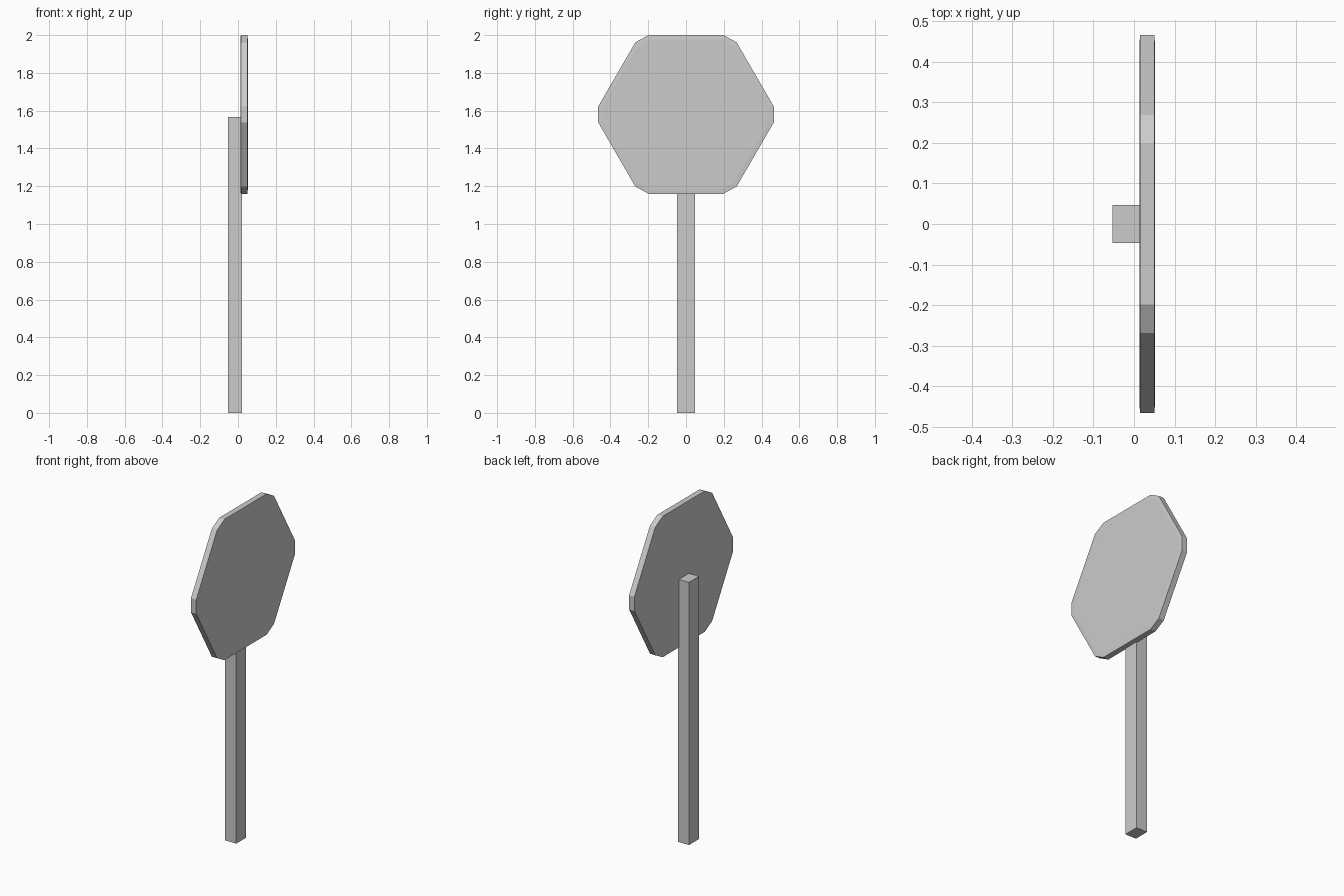
import bpy, bmesh

if "Cube" in bpy.data.objects:
    bpy.data.objects.remove(bpy.data.objects["Cube"])


def make_object(name, bm):
    bmesh.ops.recalc_face_normals(bm, faces=bm.faces[:])
    mesh = bpy.data.meshes.new(name)
    bm.to_mesh(mesh)
    bm.free()
    obj = bpy.data.objects.new(name, mesh)
    bpy.context.collection.objects.link(obj)
    return obj


# Square post
POST_X0, POST_X1, POST_HALF_Y, POST_TOP = -0.053, 0.021, 0.047, 1.567
bm = bmesh.new()
bmesh.ops.create_cube(bm, size=1)
bmesh.ops.scale(bm, vec=(POST_X1 - POST_X0, 2 * POST_HALF_Y, POST_TOP), verts=bm.verts)
bmesh.ops.translate(bm, vec=((POST_X0 + POST_X1) / 2, 0, POST_TOP / 2), verts=bm.verts)
make_object("post", bm)

# Sign plate: hexagon with clipped corners, mirrored from one quarter
CENTRE_Z = 1.58
quarter = [(0.465, 0.042), (0.268, 0.382), (0.198, 0.42)]
upper = quarter + [(-y, z) for y, z in reversed(quarter)]
outline = upper + [(-y, -z) for y, z in upper]

# Cross-section rings from back to front: (x, outline scale), with a tiny rim bevel
rings = [(0.013, 0.945), (0.015, 1.0), (0.050, 1.0), (0.052, 0.945)]
bm = bmesh.new()
loops = [[bm.verts.new((x, y * s, CENTRE_Z + z * s)) for y, z in outline]
         for x, s in rings]
n = len(outline)
for a, b in zip(loops, loops[1:]):
    for i in range(n):
        j = (i + 1) % n
        bm.faces.new((a[i], a[j], b[j], b[i]))
bm.faces.new(loops[0])
bm.faces.new(loops[-1])
make_object("sign_plate", bm)
